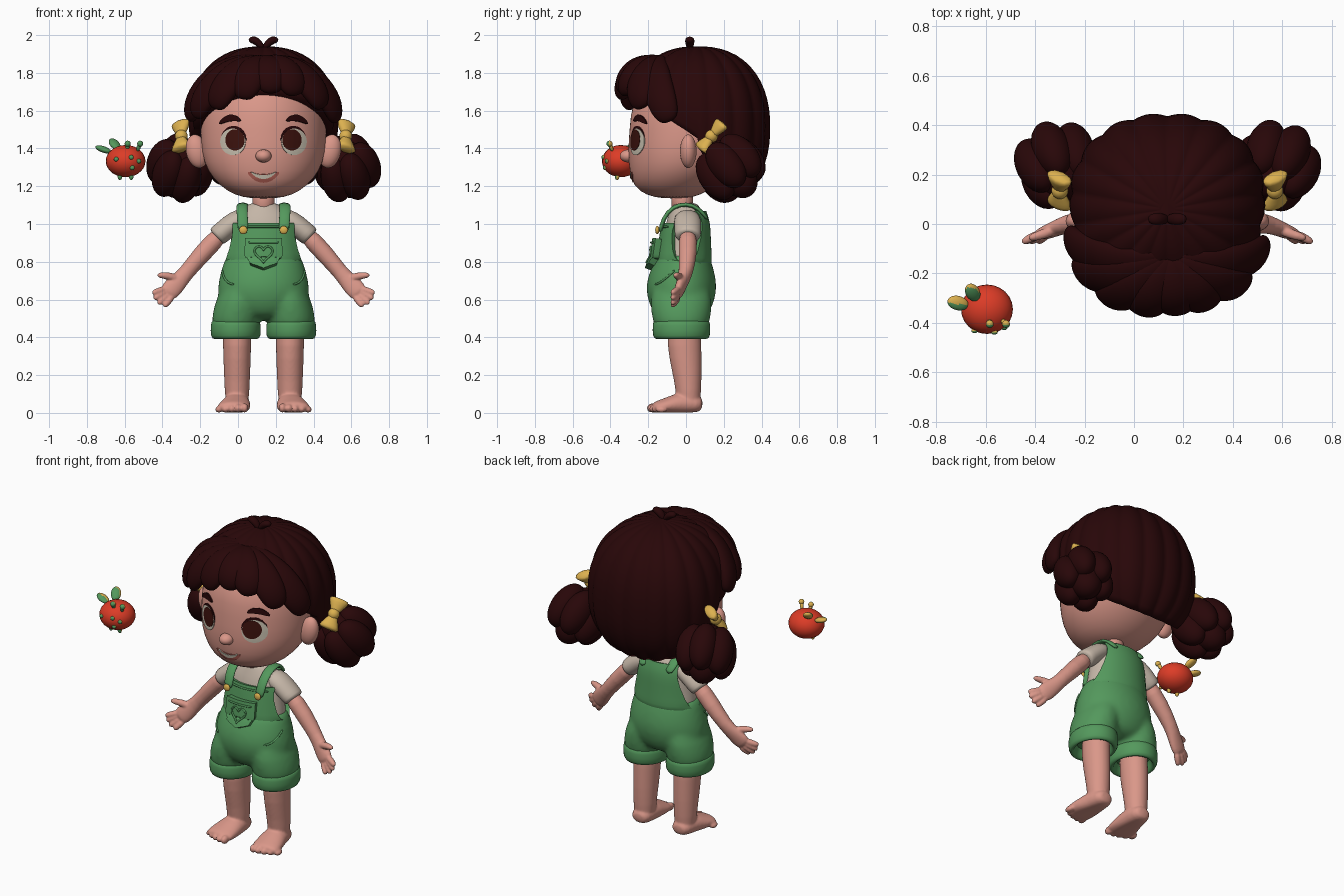
import bpy, bmesh
from math import sin, cos, pi, sqrt
from mathutils import Vector, Matrix
from mathutils.bvhtree import BVHTree
if "Cube" in bpy.data.objects:
    bpy.data.objects.remove(bpy.data.objects["Cube"])
CX = 0.135  # the figure stands a little to its left of the origin
SIDES = ((1, "left"), (-1, "right"))

def material(name, *rgb):
    m = bpy.data.materials.new(name)
    m.use_nodes = True
    m.diffuse_color = (*rgb, 1)
    m.node_tree.nodes["Principled BSDF"].inputs["Base Color"].default_value = (*rgb, 1)
    return m

SKIN, HAIR = material("skin", .7, .31, .25), material("dark hair", .021, .002, .0025)
GREEN, SHIRT = material("overall green", .088, .315, .108), material("shirt beige", .56, .47, .39)
YELLOW, RED = material("ribbon yellow", .72, .44, .08), material("bug red", .72, .045, .02)
WHITE, IRIS = material("eye white", .58, .53, .43), material("iris brown", .045, .006, .004)
MOUTH = material("mouth red", .42, .11, .085)

def finish(name, bm, mat, sub=0, sharp=False):
    bmesh.ops.recalc_face_normals(bm, faces=bm.faces[:])
    me = bpy.data.meshes.new(name)
    bm.to_mesh(me)
    bm.free()
    me.materials.append(mat)
    me.shade_smooth()
    if sharp:
        me.set_sharp_from_angle(angle=.8)
    ob = bpy.data.objects.new(name, me)
    bpy.context.collection.objects.link(ob)
    ob.location.x = CX
    if sub:
        m = ob.modifiers.new("smooth", 'SUBSURF')
        m.levels = m.render_levels = sub
    return ob

def tube(name, pts, mat, ref=(1, 0, 0), n=12, flat=False, sub=1, closed=False):
    """Loft ellipses (x, y, z, radius along ref, other radius) along a path."""
    bm, rings, ref, m = bmesh.new(), [], Vector(ref), len(pts)
    for i, (x, y, z, ra, rb) in enumerate(pts):
        nxt = pts[(i + 1) % m if closed else min(i + 1, m - 1)]
        prv = pts[(i - 1) % m if closed else max(i - 1, 0)]
        t = Vector((0, 0, 1)) if flat else (Vector(nxt[:3]) - Vector(prv[:3])).normalized()
        a = (ref - t * ref.dot(t)).normalized()
        b = t.cross(a)
        rings.append([bm.verts.new(Vector((x, y, z)) + a * ra * cos(2 * pi * k / n) + b * rb * sin(2 * pi * k / n))
                      for k in range(n)])
    for r0, r1 in zip(rings, rings[1:] + rings[:1] if closed else rings[1:]):
        for k in range(n):
            bm.faces.new((r0[k], r0[(k + 1) % n], r1[(k + 1) % n], r1[k]))
    for end in ([] if closed else (rings[0], rings[-1])):
        bm.faces.new(end)
    return finish(name, bm, mat, sub)

def column(name, rings, mat, x=0, n=32):
    return tube(name, [(x, *ring) for ring in rings], mat, n=n, flat=True)

def blob(name, loc, scale, mat, axis=(0, 0, 1)):
    bm, q = bmesh.new(), Vector(axis).to_track_quat('Z', 'Y')
    place = Matrix.LocRotScale(Vector(loc), q, Vector(scale))
    bmesh.ops.create_uvsphere(bm, u_segments=24, v_segments=14, radius=1, matrix=place)
    return finish(name, bm, mat)

def merged(obs):
    bm, dg = bmesh.new(), bpy.context.evaluated_depsgraph_get()
    for ob in obs:
        bm.from_mesh(ob.evaluated_get(dg).to_mesh())
    return bm

def fuse(name, obs, mat, voxel, rounds):
    """Melt overlapping parts into one smooth skin."""
    whole = finish(name, merged(obs), mat)
    for ob in obs:
        bpy.data.objects.remove(ob)
    m = whole.modifiers.new("melt", 'REMESH')
    m.mode, m.voxel_size, m.use_smooth_shade = 'VOXEL', voxel, True
    whole.modifiers.new("relax", 'SMOOTH').iterations = rounds
    return whole

def surface(*obs):
    return BVHTree.FromBMesh(merged(obs))

def project(bvh, x, z, side, lift):
    hit = bvh.ray_cast(Vector((x, side * 2, z)), Vector((0, -side, 0)))
    if hit[0] is None:
        hit = bvh.find_nearest(Vector((x, side * .1, z)))
    return hit[0] + hit[1] * lift

def patch(name, fn, mat, bvh, lift, side=-1, n=14):
    """Plate wrapped on a surface; its border row drops to that surface."""
    bm, grid, span = bmesh.new(), [], range(-1, n + 2)
    for j in span:
        uv = [[2 * min(max(k, 0), n) / n - 1 for k in (i, j)] for i in span]
        grid.append([bm.verts.new(project(bvh, *fn(u, v), side, 0 if {i, j} & {-1, n + 1} else lift))
                     for i, (u, v) in zip(span, uv)])
    for a, b in zip(grid, grid[1:]):
        for i in range(n + 2):
            bm.faces.new((a[i], a[i + 1], b[i + 1], b[i]))
    return finish(name, bm, mat, sharp=True)

def disc(x, z, w, h, bend=0, tilt=0):
    def fn(u, v):
        dx, dz = u * sqrt(1 - v * v / 2), v * sqrt(1 - u * u / 2)
        return x + w * dx, z + h * dz + bend * dx * dx + tilt * dx
    return fn

def cord(name, pts, bvh, closed=False):
    tube(name, [(*project(bvh, x, z, -1, .003), .006, .006) for x, z in pts], GREEN, (0, 1, 0), n=8, closed=closed)

# Head and face
head = column("head", [(-.06, 1.135, .06, .06), (-.07, 1.15, .15, .14), (-.06, 1.2, .23, .22), (-.03, 1.28, .3, .27),
                       (0, 1.38, .33, .31), (.02, 1.5, .335, .32), (.04, 1.65, .33, .33), (.05, 1.8, .24, .24)], SKIN)
face = surface(head)
blob("nose", (0, -.305, 1.36), (.042, .045, .034), SKIN)
patch("mouth", disc(0, 1.242, .082, .022, .03), MOUTH, face, .004)
patch("teeth", disc(0, 1.25, .064, .01, .024), WHITE, face, .007)
for s, side in SIDES:
    patch(side + "_lashes", disc(s * .157, 1.449, .066, .07), HAIR, face, .003)
    patch(side + "_eye_white", disc(s * .16, 1.435, .066, .07), WHITE, face, .005)
    patch(side + "_iris", disc(s * .148, 1.445, .05, .056), IRIS, face, .007)
    patch(side + "_brow", disc(s * .175, 1.56, .055, .017, -.02, -s * .008), HAIR, face, .009)
    blob(side + "_ear", (s * .352, .012, 1.385), (.044, .058, .09), SKIN, (s * .22, 0, 1))

# Hair cap, grooved from the crown outward
def heading(a, p):
    return Vector((sin(p) * sin(a), -sin(p) * cos(a), cos(p)))

def scalp(d, s):
    s *= sum(abs(c) ** 2.3 for c in d) ** (-1 / 2.3)  # slightly boxy dome
    return Vector((.4 * s * d.x, .06 + .385 * s * d.y, 1.5 + .44 * s * d.z))

bm, NA, NP, rows = bmesh.new(), 180, 22, []
for j in range(1, NP + 3):
    rows.append([])
    for a in (2 * pi * i / NA for i in range(NA)):
        edge = 1.68 - .58 * cos(a) if cos(a) > 0 else 1.68 + .74 * (-cos(a)) ** .5
        t = min(j, NP) / NP
        s = 1 + .032 * (abs(sin(9 * a)) - .6) * sin(edge * t) - .06 * t ** 6
        rows[-1].append(bm.verts.new(scalp(heading(a, edge * t), s * (1, .84, .5)[max(j - NP, 0)])))
for r0, r1 in zip(rows, rows[1:]):
    for i in range(NA):
        bm.faces.new((r0[i], r0[(i + 1) % NA], r1[(i + 1) % NA], r1[i]))
bm.faces.new(rows[0])
finish("hair_cap", bm, HAIR)

# Fringe locks fanning from one point above the forehead
root = heading(.06, .52)
locks = ((-1.3, 1.46), (-.98, 1.44), (-.62, 1.35), (-.26, 1.24), (.1, 1.17), (.42, 1.2), (.8, 1.34), (1.2, 1.48))
for k, (a, p) in enumerate(locks):
    tip, path = heading(a, p), []
    for f, lift, r in ((0, -.03, .025), (.25, .45, .06), (.5, .9, .088), (.75, 1.1, .09), (.92, 1, .07), (1, .75, .035)):
        path.append((*scalp(root.lerp(tip, f).normalized(), .955 + lift * (.01 + .15 * cos(a))), r, r * .6))
    tube(f"fringe_lock_{k + 1}", path, HAIR, root.cross(tip), sub=2)

for s, side in SIDES:
    # Crown sprout
    tube(side + "_crown_sprout", [(0, .02, 1.92, .014, .015), (s * .02, .02, 1.955, .02, .024),
                                  (s * .05, .02, 1.977, .024, .028), (s * .08, .02, 1.975, .012, .014)], HAIR, (0, 0, 1))
    # Bunch of curls
    mid, d = Vector((s * .44, .232, 1.3)), Vector((s * .22, .6, -.75)).normalized()
    u = d.orthogonal().normalized()
    v = d.cross(u)
    blob(side + "_bunch_core", mid, (.12, .13, .16), HAIR, d)
    blob(side + "_bunch_tip", mid + d * .08, (.09, .09, .11), HAIR, d)
    for k in range(6):
        out = u * cos(k * pi / 3) + v * sin(k * pi / 3)
        blob(f"{side}_bunch_curl_{k + 1}", mid + out * .098, (.08, .09, .14), HAIR, d + out * .08)
    # Ribbon bow
    for w, part in ((1, "upper"), (-1, "lower")):
        wing = ((0, 0, .02, .02), (.02, .025, .038, .026), (.045, .055, .06, .036), (.062, .075, .068, .034))
        tube(f"{side}_bow_{part}_wing", [(s * .437, .135 + w * y, 1.465 + w * z, ra, rb) for y, z, ra, rb in wing],
             YELLOW, (s, .5, -.4), n=8)
    blob(side + "_bow_knot", (s * .435, .135, 1.465), (.034, .034, .034), YELLOW)

# Torso and overalls
column("neck", [(-.02, 1.06, .06, .06), (-.02, 1.12, .058, .055), (-.02, 1.2, .06, .06)], SKIN)
torso = column("shirt", [(-.01, .75, .2, .13), (-.01, .82, .185, .125), (-.005, .92, .172, .115), (0, 1, .165, .108),
                         (0, 1.05, .145, .092), (0, 1.09, .1, .075), (-.01, 1.115, .066, .06)], SHIRT)
seat = column("seat", [(-.025, .49, .1, .1), (-.025, .53, .2, .15), (-.025, .6, .247, .18), (-.025, .68, .242, .19),
                       (-.02, .76, .224, .168), (-.015, .82, .203, .143), (-.01, .845, .188, .128)], GREEN)
legs = [tube(side, [(s * .147, -.024, .43, .127, .145), (s * .146, -.025, .5, .13, .154), (s * .136, -.025, .58, .124, .168),
                    (s * .11, -.025, .7, .1, .15)], GREEN, n=24, flat=True) for s, side in SIDES]
trousers = fuse("overall_trousers", [seat, *legs], GREEN, .013, 10)
chest = surface(torso)
bib = patch("overall_bib", lambda u, v: (u * (.145 + .045 * ((1 - v) / 2) ** 2), .89 + .11 * v), GREEN, chest, .024)
patch("overall_back", lambda u, v: (u * (.115 + .07 * ((1 - v) / 2) ** 1.5), .92 + .14 * v), GREEN, chest, .022, side=1)
front = surface(torso, trousers, bib)
cord("bib_hem", [(.14 * k / 6, .985) for k in range(-6, 7)], front)

# Heart pocket
def pocket(u, v):
    return u * (.088 - .03 * max(-.3 - v, 0)), .85 + .07 * v - .025 * (1 - abs(u)) * (1 - v) / 2

pouch = surface(torso, trousers, bib, patch("heart_pocket", pocket, GREEN, front, .035))
cord("pocket_hem", [(.08 * k / 6, .902) for k in range(-6, 7)], pouch)
cord("pocket_heart", [(.048 * sin(t) ** 3, .845 + .003 * (13 * cos(t) - 5 * cos(2 * t) - 2 * cos(3 * t) - cos(4 * t)))
                      for t in (pi * k / 16 for k in range(32))], pouch, closed=True)

for s, side in SIDES:
    def limb(name, pts, ref, n, mat=SKIN):
        return tube(name, [(s * p[0], *p[1:]) for p in pts], mat, ref, n)
    # Straps, buttons and hip pocket seams
    strap = ((.106, -.138, .95), (.112, -.122, 1.03), (.115, -.07, 1.093), (.112, 0, 1.108), (.1, .065, 1.088), (.09, .118, 1.02))
    limb(side + "_strap", [(*p, .03, .012) for p in strap], (1, 0, 0), 12, GREEN)
    blob(side + "_button", (s * .107, -.152, .968), (.022, .022, .011), YELLOW, (0, -1, 0))
    cord(side + "_hip_seam", [(s * (.155 + .06 * sin(k * pi / 16)), .755 - .075 * cos(k * pi / 16)) for k in range(9)], front)
    # Rolled cuff
    column(side + "_cuff", [(-.024, .5, .09, .1), (-.024, .4, .098, .11), (-.024, .388, .115, .135), (-.024, .4, .135, .154),
                            (-.024, .47, .134, .155), (-.024, .492, .126, .147), (-.024, .485, .1, .11)], GREEN, s * .147, 24)
    # Bare leg, foot and toes
    parts = [column("leg", [(-.01, .52, .08, .09), (-.01, .35, .075, .092), (.005, .22, .071, .08), (.013, .12, .066, .067),
                            (.013, .03, .062, .066)], SKIN, s * .14, 20),
             limb("foot", [(.138, .088, .042, .035, .028), (.138, .065, .045, .062, .048), (.142, -.02, .052, .072, .064),
                           (.15, -.08, .04, .084, .05), (.158, -.14, .032, .09, .036), (.16, -.18, .026, .08, .028)], (1, 0, 0), 16)]
    parts += [blob("toe", (s * (.1 + .034 * k), -.178 + .003 * k * k, .026 - .002 * k), (.02, .03, .025 - .002 * k), SKIN)
              for k in range(5)]
    for vert in (v for part in parts for v in part.data.vertices):
        vert.co.z = max(vert.co.z, .002)
    fuse(side + "_leg", parts, SKIN, .007, 4)
    # Sleeve, arm and hand
    limb(side + "_sleeve", [(.08, .005, 1.045, .05, .065), (.15, .008, 1.015, .058, .074), (.2, .01, .972, .057, .073),
                            (.243, .01, .937, .057, .07), (.25, .01, .93, .05, .058)], (s, 0, 1), 16, SHIRT)
    parts = [limb("arm", [(.2, .01, .975, .052, .052), (.33, .01, .838, .05, .05), (.41, 0, .74, .04, .038),
                          (.455, -.02, .69, .05, .031), (.49, -.035, .652, .055, .027), (.515, -.045, .627, .046, .022)], (s, 0, 1), 16),
             limb("thumb", [(.44, -.015, .7, .026, .026), (.495, -.04, .727, .023, .023), (.57, -.06, .73, .017, .017)], (0, 1, 0), 8)]
    for x0, z0, x1, z1 in ((.515, .658, .592, .633), (.51, .645, .584, .602), (.5, .63, .562, .574), (.482, .618, .528, .56)):
        parts.append(limb("finger", [(x0, -.04, z0, .021, .021), ((x0 + x1) / 2, -.055, (z0 + z1) / 2, .02, .02),
                                     (x1, -.078, z1, .016, .016)], (0, 1, 0), 8))
    fuse(side + "_arm", parts, SKIN, .006, 3)

# Floating berry bug; its trimmings are green in front and yellow behind
def trim(name, loc, scale, axis=(0, 0, 1)):
    ob = blob(name, bug + Vector(loc), scale, YELLOW, axis)
    ob.data.materials.append(GREEN)
    for p in ob.data.polygons:
        p.material_index = int(p.normal.y < -.15)

bug = Vector((-.73, -.345, 1.333))
blob("bug_body", bug, (.105, .1, .085), RED)
trim("bug_outer_wing", (-.118, .025, .062), (.029, .017, .045), (-1, .25, .35))
trim("bug_inner_wing", (-.058, .068, .09), (.029, .017, .045), (-.4, .7, .6))
for k, x in enumerate((.01, .07)):
    trim(f"bug_feeler_{k + 1}", (x, -.053, .075), (.011, .011, .025), (x * .2, -.015, .04))
    trim(f"bug_feeler_ball_{k + 1}", (x * 1.1, -.06, .092), (.016, .016, .016))
    trim(f"bug_foot_{k + 1}", (x - .04, -.02, -.082), (.012, .012, .018))
for k, (x, z) in enumerate(((-.05, .01), (.03, .02), (.07, 0), (.035, -.035))):
    trim(f"bug_spot_{k + 1}", (x, -.1 * sqrt(1 - (x / .105) ** 2 - (z / .085) ** 2), z), (.013, .01, .012))
